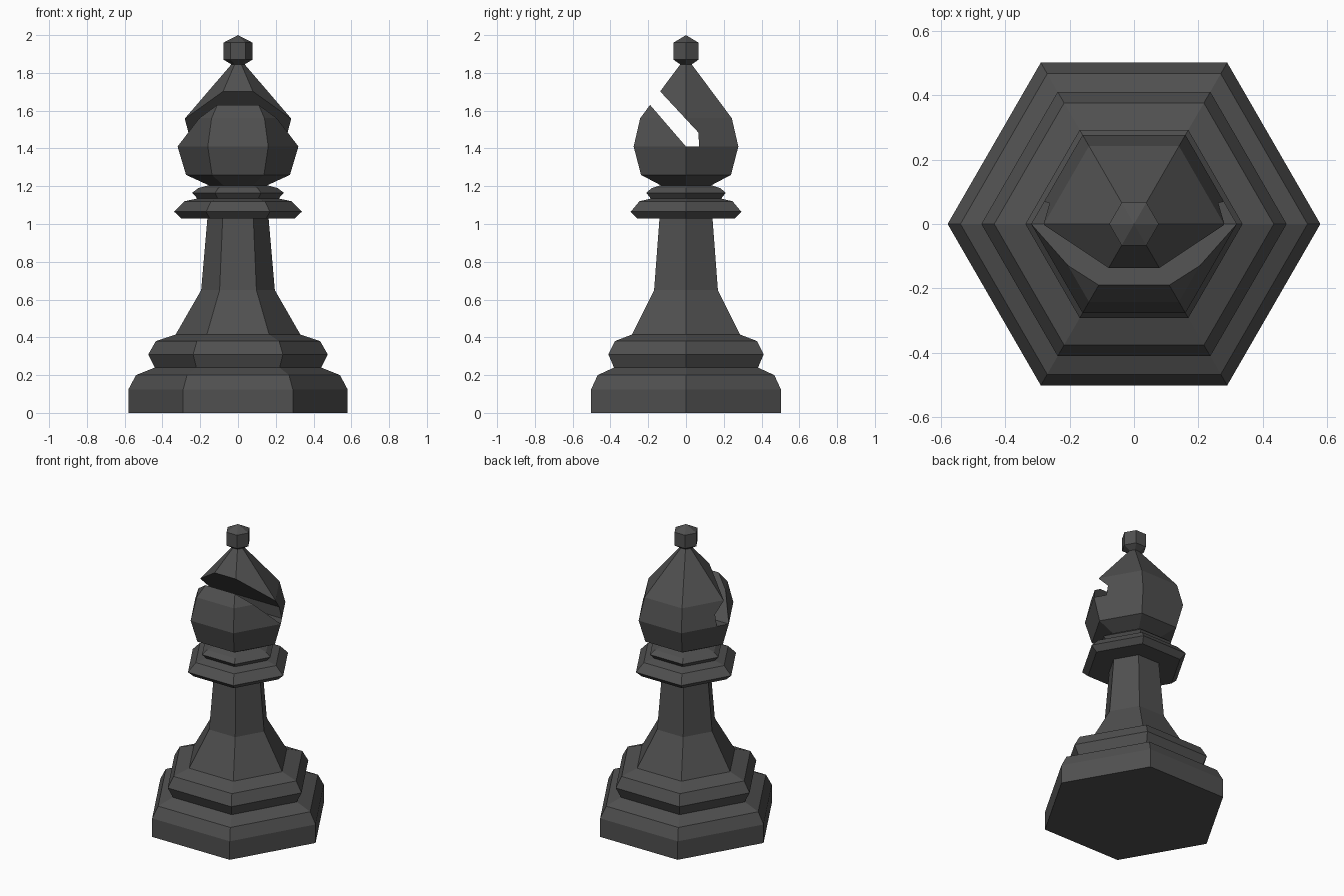
import bpy, bmesh
from math import cos, sin, pi

if "Cube" in bpy.data.objects:
    bpy.data.objects.remove(bpy.data.objects["Cube"])

SIDES = 6
dark = bpy.data.materials.new("dark_grey")
dark.diffuse_color = (0.08, 0.08, 0.08, 1)
dark.use_nodes = True
dark.node_tree.nodes["Principled BSDF"].inputs["Base Color"].default_value = dark.diffuse_color


def finish(name, bm):
    bmesh.ops.recalc_face_normals(bm, faces=bm.faces)
    mesh = bpy.data.meshes.new(name)
    bm.to_mesh(mesh)
    bm.free()
    mesh.materials.append(dark)
    ob = bpy.data.objects.new(name, mesh)
    bpy.context.collection.objects.link(ob)
    return ob


def lathe(name, profile, cap_bottom=False):
    """Six-sided turned part from (radius, z) points; radius 0 makes a tip."""
    bm = bmesh.new()
    rings = []
    for r, z in profile:
        n = SIDES if r > 0 else 1
        rings.append([bm.verts.new((r * cos(2 * pi * i / SIDES), r * sin(2 * pi * i / SIDES), z))
                      for i in range(n)])
    for a, b in zip(rings, rings[1:]):
        for i in range(SIDES):
            j = (i + 1) % SIDES
            bm.faces.new((a[i], a[j], b[j], b[i]) if len(b) > 1 else (a[i], a[j], b[0]))
    if cap_bottom:
        bm.faces.new(rings[0][::-1])
    # the open tubes are all oriented outwards by their winding
    mesh = bpy.data.meshes.new(name)
    bm.to_mesh(mesh)
    bm.free()
    mesh.materials.append(dark)
    ob = bpy.data.objects.new(name, mesh)
    bpy.context.collection.objects.link(ob)
    return ob


# Stepped foot
lathe("base", [(0.58, 0), (0.58, 0.125), (0.54, 0.2), (0.44, 0.24),
               (0.475, 0.31), (0.435, 0.38), (0.33, 0.415)], cap_bottom=True)
# Tapering column
lathe("stem", [(0.33, 0.415), (0.195, 0.65), (0.162, 1.03)])
# Double collar
lathe("collar", [(0.162, 1.03), (0.3, 1.03), (0.338, 1.065), (0.285, 1.12), (0.215, 1.135),
                 (0.243, 1.165), (0.21, 1.19), (0.155, 1.205)])
# Mitre head with its finial
head = lathe("head", [(0.155, 1.205), (0.275, 1.26), (0.32, 1.41), (0.28, 1.56), (0.035, 1.845),
                      (0.077, 1.87), (0.077, 1.96), (0, 2.0)], cap_bottom=True)

# Slot cutter: side-view outline (y, z) extruded through x
slot = [(0, 1.41), (0.07, 1.41), (0.065, 1.485), (-0.135, 1.70), (-0.235, 1.8075),
        (-0.29, 1.746)]
bm = bmesh.new()
face = bm.faces.new([bm.verts.new((-0.6, y, z)) for y, z in slot])
ext = bmesh.ops.extrude_face_region(bm, geom=[face])
bmesh.ops.translate(bm, vec=(1.2, 0, 0),
                    verts=[v for v in ext["geom"] if isinstance(v, bmesh.types.BMVert)])
if face.is_valid and len(bm.faces) == len(slot) + 1:
    bm.faces.new([v for v in face.verts])
cutter = finish("slot_cutter", bm)
cutter.hide_render = True

# Cut the slot, then drop the cutter
mod = head.modifiers.new("slot", 'BOOLEAN')
mod.operation, mod.solver, mod.object = 'DIFFERENCE', 'EXACT', cutter
bpy.context.view_layer.objects.active = head
bpy.ops.object.modifier_apply(modifier=mod.name)
bpy.data.objects.remove(cutter)

# Open the hidden joint face under the head
bm = bmesh.new()
bm.from_mesh(head.data)
joint = [f for f in bm.faces if all(v.co.z < 1.21 for v in f.verts)]
bmesh.ops.delete(bm, geom=joint, context='FACES')
bm.to_mesh(head.data)
bm.free()
